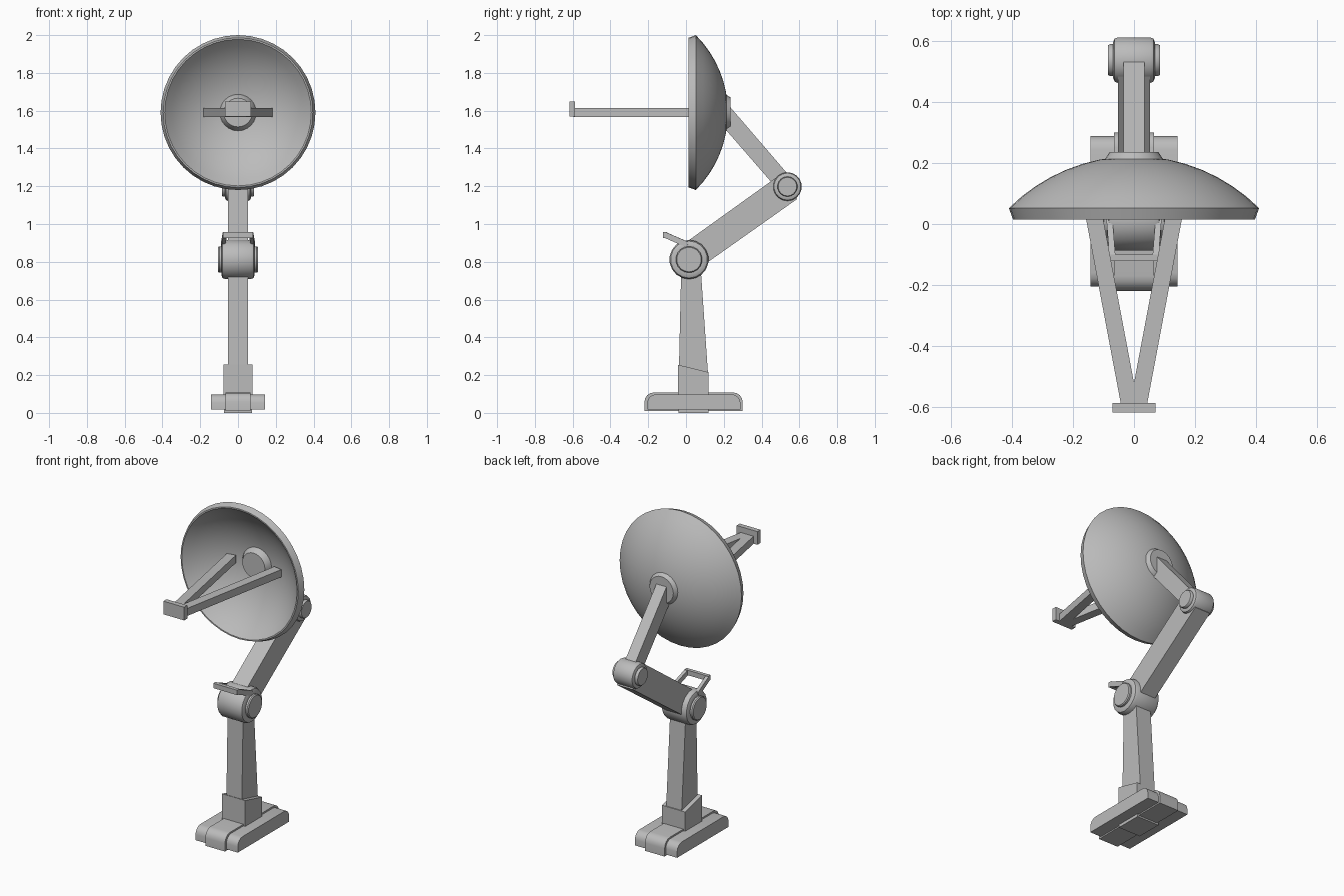
import bpy, bmesh, math
from mathutils import Matrix, Vector

if "Cube" in bpy.data.objects:
    bpy.data.objects.remove(bpy.data.objects["Cube"])

grey = bpy.data.materials.new("plain_grey")
grey.diffuse_color = (0.5, 0.5, 0.5, 1)
grey.use_nodes = True
grey.node_tree.nodes["Principled BSDF"].inputs["Base Color"].default_value = grey.diffuse_color


def finish(name, bm, smooth=None):
    """Turn a bmesh into a named grey object."""
    bmesh.ops.recalc_face_normals(bm, faces=bm.faces)
    mesh = bpy.data.meshes.new(name)
    bm.to_mesh(mesh)
    bm.free()
    mesh.materials.append(grey)
    ob = bpy.data.objects.new(name, mesh)
    bpy.context.collection.objects.link(ob)
    if smooth:
        bpy.ops.object.select_all(action='DESELECT')
        ob.select_set(True)
        bpy.context.view_layer.objects.active = ob
        bpy.ops.object.shade_smooth_by_angle(angle=math.radians(smooth))
    return ob


def prism(name, outline, x0, x1, smooth=None):
    """Extrude a (y, z) outline from x0 to x1."""
    bm = bmesh.new()
    face = bm.faces.new([bm.verts.new((x0, y, z)) for y, z in outline])
    ext = bmesh.ops.extrude_face_region(bm, geom=[face])
    moved = [v for v in ext["geom"] if isinstance(v, bmesh.types.BMVert)]
    bmesh.ops.translate(bm, verts=moved, vec=(x1 - x0, 0, 0))
    return finish(name, bm, smooth)


def lathe(name, profile, axis, centre, sides, smooth=35):
    """Spin a (radius, distance along axis) profile around the x or y axis."""
    bm = bmesh.new()
    pts = [Vector((d, 0, r)) if axis == 'X' else Vector((0, d, r))
           for r, d in profile]
    verts = [bm.verts.new(p) for p in pts]
    edges = [bm.edges.new(pair) for pair in zip(verts, verts[1:])]
    bmesh.ops.spin(bm, geom=verts + edges, cent=(0, 0, 0), steps=sides,
                   axis=(1, 0, 0) if axis == 'X' else (0, 1, 0),
                   angle=math.tau)
    bmesh.ops.remove_doubles(bm, verts=bm.verts, dist=1e-4)
    bmesh.ops.translate(bm, verts=bm.verts, vec=centre)
    return finish(name, bm, smooth)


def beam(name, a, b, width, height):
    """Straight box from a to b, upright across its height."""
    a, b = Vector(a), Vector(b)
    along = (b - a).normalized()
    side = along.cross(Vector((0, 0, 1))).normalized()
    up = side.cross(along)
    rot = Matrix((side, along, up)).transposed().to_4x4()
    bm = bmesh.new()
    bmesh.ops.create_cube(bm, size=1, matrix=Matrix.Translation((a + b) / 2) @ rot
                          @ Matrix.Diagonal((width, (b - a).length, height, 1)))
    return finish(name, bm)


def box(name, lo, hi):
    return prism(name, [(lo[1], lo[2]), (hi[1], lo[2]),
                        (hi[1], hi[2]), (lo[1], hi[2])], lo[0], hi[0])


def strip(y0, y1, z0, z1, r):
    """Base strip outline with rounded upper ends."""
    pts = [(y0, z0)]
    for cy, start in ((y0 + r, 180), (y1 - r, 90)):
        for i in range(5):
            t = math.radians(start - 22.5 * i)
            pts.append((cy + r * math.cos(t), z1 - r + r * math.sin(t)))
    return pts + [(y1, z0)]


# Base: a proud middle strip, two side strips and an underside plate
prism("base_middle", strip(-0.22, 0.30, 0.01, 0.108, 0.05), -0.066, 0.066, 30)
for s, side in ((-1, "left"), (1, "right")):
    prism("base_" + side, strip(-0.205, 0.288, 0.018, 0.098, 0.045),
          s * 0.066, s * 0.142, 30)
box("base_under_plate", (-0.075, -0.04, 0), (0.075, 0.12, 0.03))

# Post with its slanted collar
prism("post_collar", [(-0.042, 0.06), (0.12, 0.06), (0.12, 0.215), (-0.042, 0.255)],
      -0.078, 0.078)
prism("post", [(-0.038, 0.2), (0.117, 0.2), (0.077, 0.78), (-0.025, 0.78)],
      -0.052, 0.052)


def joint(name, centre, radius, half, cap_radius, cap_half, sides=18):
    """Rounded drum with a raised cap on both ends."""
    b = radius * 0.2
    end = [(0, -cap_half), (cap_radius * 0.93, -cap_half),
           (cap_radius, -cap_half + 0.006), (cap_radius, -half),
           (radius - b, -half), (radius - b * 0.3, -half + b * 0.3),
           (radius, -half + b)]
    lathe(name, end + [(r, -d) for r, d in reversed(end)], 'X', centre, sides)


joint("lower_joint", (0, 0.016, 0.812), 0.104, 0.088, 0.07, 0.105)
joint("elbow_joint", (0, 0.537, 1.198), 0.076, 0.068, 0.053, 0.085)

# Lower and upper arm
prism("lower_arm", [(0.012, 0.912), (0.49, 1.255), (0.588, 1.132), (0.114, 0.797)],
      -0.052, 0.052)
prism("upper_arm", [(0.21, 1.647), (0.56, 1.24), (0.488, 1.18), (0.21, 1.5)],
      -0.034, 0.034)

# Loop handle on the lower joint
for s, side in ((-1, "left"), (1, "right")):
    beam("handle_" + side, (s * 0.08, 0.01, 0.89), (s * 0.07, -0.113, 0.943),
         0.02, 0.03)
beam("handle_bar", (-0.08, -0.111, 0.942), (0.08, -0.111, 0.942), 0.022, 0.03)


def cap_curve(rim_r, rim_y, pole_y, steps):
    """Spherical arc from the rim to the pole."""
    sag = pole_y - rim_y
    R = (rim_r ** 2 + sag ** 2) / (2 * sag)
    a = math.asin(rim_r / R)
    return [(R * math.sin(a * (1 - i / steps)),
             pole_y - R + R * math.cos(a * (1 - i / steps)))
            for i in range(steps + 1)]


# Dish: outer shell, rim and inner bowl in one profile
outer = cap_curve(0.41, 0.052, 0.222, 8)
inner = cap_curve(0.388, 0.014, 0.194, 8)
lathe("dish", outer[::-1] + [(0.396, 0.014)] + inner, 'Y', (0, 0, 1.59), 40, 30)

# Hub through the dish centre
lathe("hub", [(0, 0.15), (0.076, 0.15), (0.096, 0.18), (0.1, 0.205),
              (0.08, 0.236), (0, 0.236)], 'Y', (0, 0, 1.59), 24, 25)

# V-shaped feed support and its end plate
for s, side in ((-1, "left"), (1, "right")):
    beam("feed_arm_" + side, (s * 0.156, 0.16, 1.59), (s * 0.015, -0.59, 1.59),
         0.055, 0.046)
box("feed_plate", (-0.07, -0.617, 1.568), (0.07, -0.587, 1.648))
